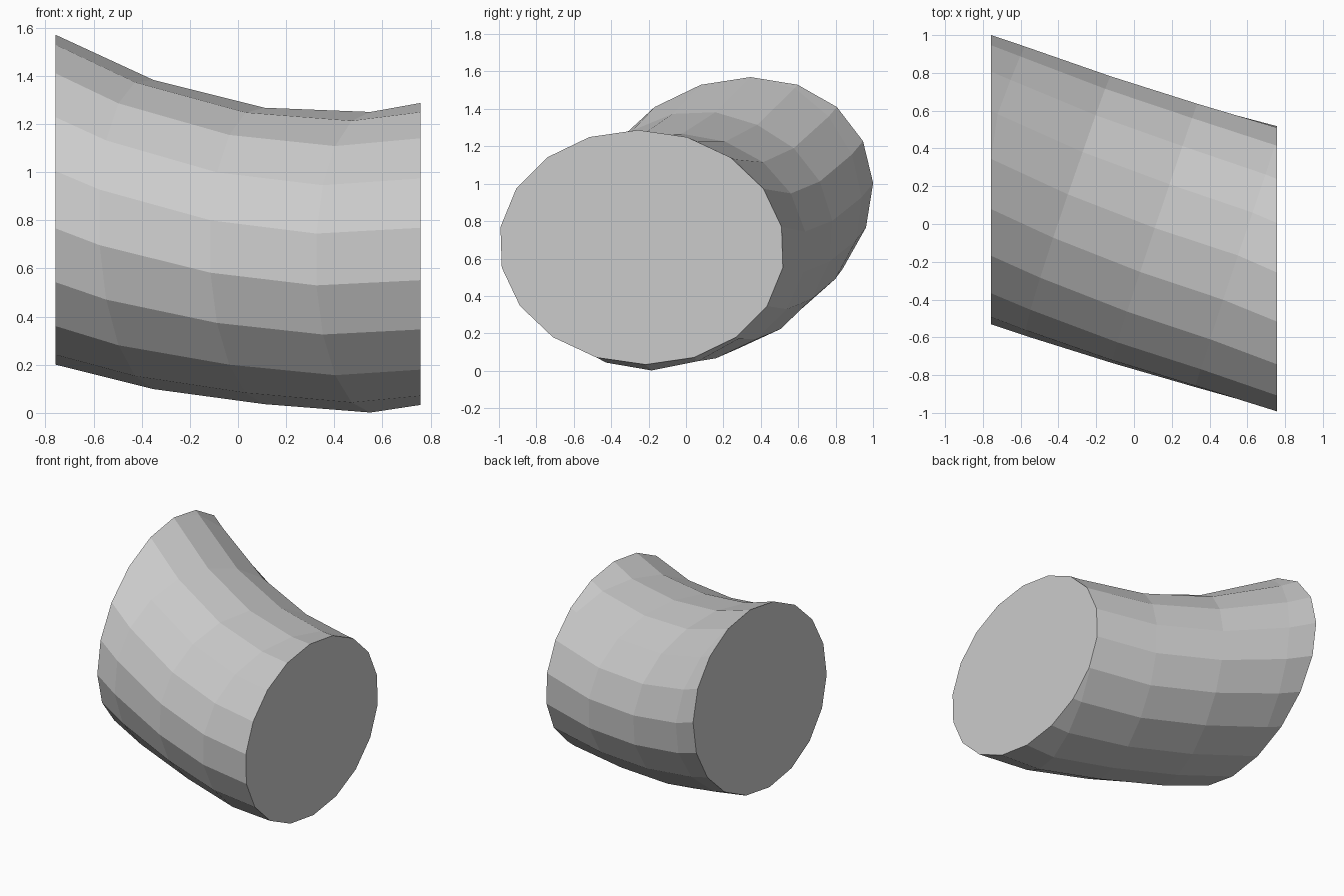
import bpy, bmesh, math

if "Cube" in bpy.data.objects:
    bpy.data.objects.remove(bpy.data.objects["Cube"])

SIDES = 18
END = 0.757
# stations along the bend: x, centre y, centre z, half width, half height, lean
STATIONS = [
    (-0.757, 0.235, 0.885, 0.758, 0.685, 0.11),
    (-0.52, 0.155, 0.790, 0.763, 0.658, 0.08),
    (-0.28, 0.075, 0.720, 0.765, 0.635, 0.05),
    (0.12, -0.055, 0.650, 0.757, 0.615, 0.03),
    (0.54, -0.172, 0.624, 0.762, 0.624, 0.01),
    (0.757, -0.237, 0.660, 0.763, 0.627, -0.02),
]


def section(x):
    for a, b in zip(STATIONS, STATIONS[1:]):
        if x <= b[0]:
            break
    f = (x - a[0]) / (b[0] - a[0])
    return [p + (q - p) * f for p, q in zip(a[1:], b[1:])]


def point(xc, i, tilt):
    # rings stand square to the slanted path, and are clipped by the end planes
    t = math.pi / 2 + 2 * math.pi * i / SIDES
    x = max(-END, min(END, xc + tilt * 0.76 * math.cos(t)))
    cy, cz, ry, rz, lean = section(x)
    return (x, cy + ry * math.cos(t) + lean * math.sin(t), cz + rz * math.sin(t))


# bent tube with flat upright ends
bm = bmesh.new()
rings = []
for xc, tilt in [(-END, 0), (-0.80, 0.3), (-0.35, 0.3), (0.11, 0.3), (0.55, 0.3), (END, 0)]:
    rings.append([bm.verts.new(point(xc, i, tilt)) for i in range(SIDES)])
for r, s in zip(rings, rings[1:]):
    for i in range(SIDES):
        j = (i + 1) % SIDES
        bm.faces.new((r[i], r[j], s[j], s[i]))
bm.faces.new(rings[0][::-1])
bm.faces.new(rings[-1])
bmesh.ops.remove_doubles(bm, verts=bm.verts[:], dist=0.004)
bmesh.ops.recalc_face_normals(bm, faces=bm.faces[:])

mesh = bpy.data.meshes.new("bent_tube_segment")
bm.to_mesh(mesh)
bm.free()
bpy.context.collection.objects.link(bpy.data.objects.new("bent_tube_segment", mesh))
